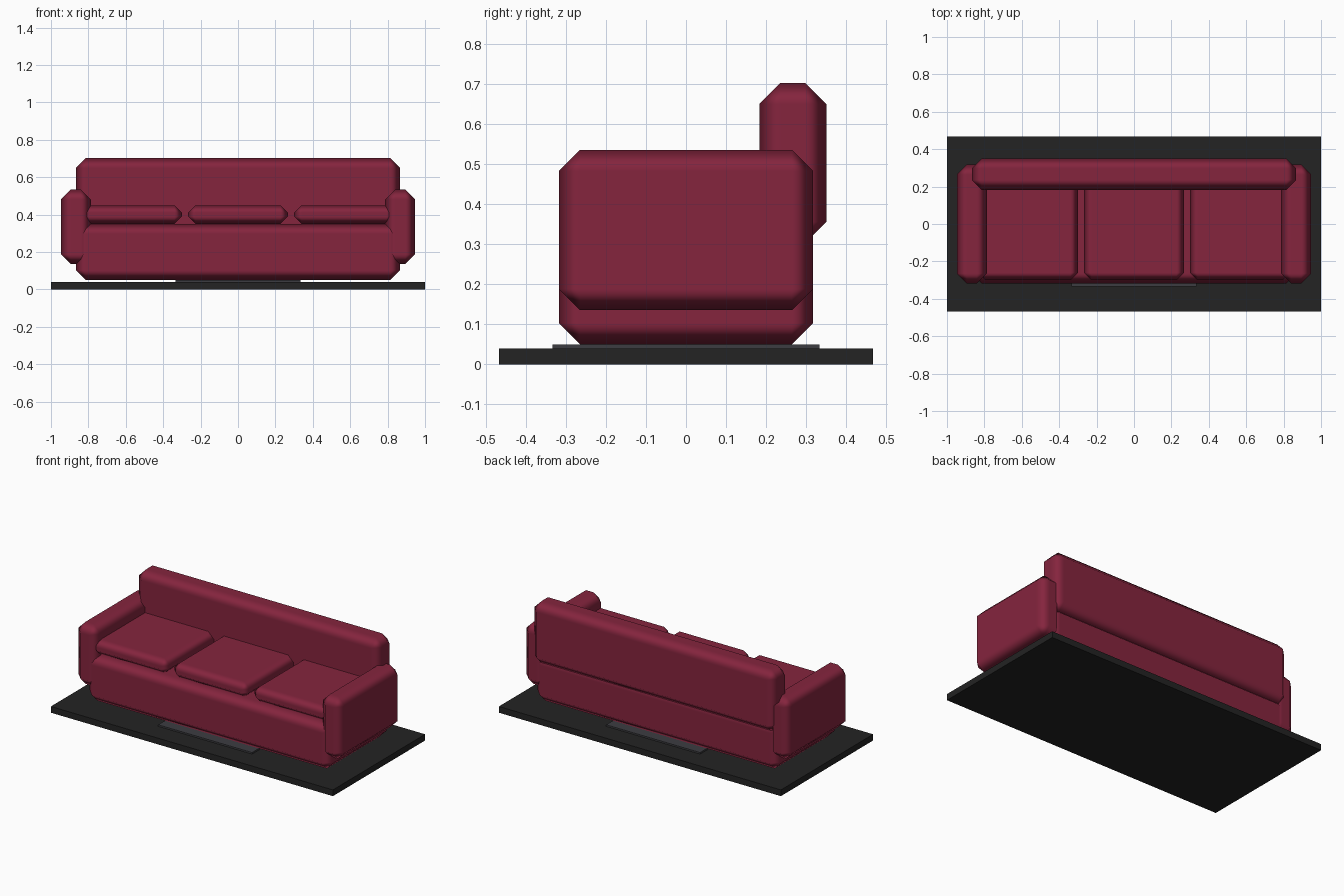
import bpy

if "Cube" in bpy.data.objects:
    bpy.data.objects.remove(bpy.data.objects["Cube"])


def material(name, rgb):
    m = bpy.data.materials.new(name)
    m.diffuse_color = (*rgb, 1.0)
    m.use_nodes = True
    m.node_tree.nodes["Principled BSDF"].inputs["Base Color"].default_value = m.diffuse_color
    return m


RED = material("burgundy fabric", (0.235, 0.018, 0.048))
BLACK = material("black base", (0.017, 0.017, 0.017))
GREY = material("dark grey plate", (0.046, 0.046, 0.053))


def box(name, lo, hi, mat, bevel=0.0):
    """Box between two corners, optionally with a single soft chamfer."""
    bpy.ops.mesh.primitive_cube_add(
        size=1, location=[(a + b) / 2 for a, b in zip(lo, hi)])
    ob = bpy.context.object
    ob.name = name
    ob.scale = [b - a for a, b in zip(lo, hi)]
    bpy.ops.object.transform_apply(location=False, rotation=False, scale=True)
    ob.data.materials.append(mat)
    if bevel:
        bpy.ops.object.shade_smooth()
        mod = ob.modifiers.new("chamfer", 'BEVEL')
        mod.width = bevel
        mod.segments = 1
        mod.limit_method = 'NONE'
        mod.harden_normals = True
    return ob


# Display base and the thin plate under the sofa
box("base", (-1, -0.467, 0), (1, 0.467, 0.04), BLACK)
box("base_plate", (-0.333, -0.333, 0.04), (0.333, 0.333, 0.05), GREY)

# Sofa body and backrest
box("seat_body", (-0.867, -0.317, 0.05), (0.867, 0.317, 0.35), RED, 0.053)
box("backrest", (-0.867, 0.183, 0.302), (0.867, 0.35, 0.702), RED, 0.053)

# Armrests
for side, x in (("left", -0.867), ("right", 0.867)):
    box(side + "_armrest", (x - 0.08, -0.317, 0.135), (x + 0.08, 0.317, 0.535), RED, 0.053)

# Three seat cushions
for side, x in (("left", -0.567), ("middle", 0), ("right", 0.567)):
    box(side + "_cushion", (x - 0.267, -0.3, 0.35), (x + 0.267, 0.233, 0.45), RED, 0.04)
